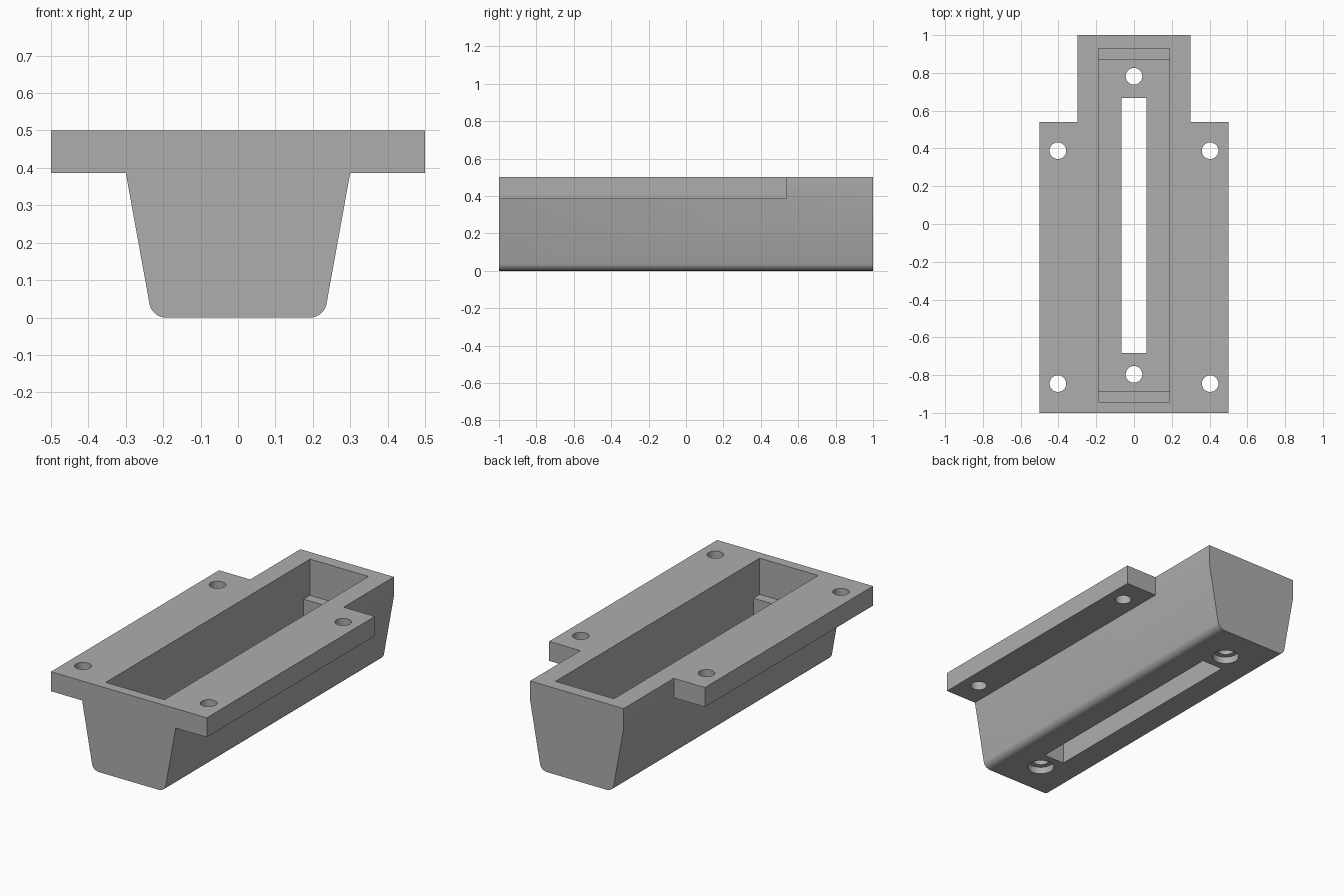
import bpy
import bmesh
import math

default = bpy.data.objects.get("Cube")
if default:
    bpy.data.objects.remove(default, do_unlink=True)

TOP, FLANGE_Z, FLOOR_Z, LEDGE_Z = 0.5, 0.387, 0.16, 0.29

grey = bpy.data.materials.new("plain grey")
grey.use_nodes = True
colour = (0.42, 0.42, 0.42, 1)
grey.diffuse_color = colour
grey.node_tree.nodes["Principled BSDF"].inputs["Base Color"].default_value = colour


def to_object(name, bm):
    bmesh.ops.recalc_face_normals(bm, faces=bm.faces)
    mesh = bpy.data.meshes.new(name)
    bm.to_mesh(mesh)
    bm.free()
    mesh.materials.append(grey)
    obj = bpy.data.objects.new(name, mesh)
    bpy.context.collection.objects.link(obj)
    return obj


def box(name, x, y, z):
    """Box from (low, high) ranges."""
    bm = bmesh.new()
    bmesh.ops.create_cube(bm, size=1)
    for v in bm.verts:
        v.co = [r[0] if c < 0 else r[1] for c, r in zip(v.co, (x, y, z))]
    return to_object(name, bm)


def drill(name, x, y, radius, z):
    bm = bmesh.new()
    bmesh.ops.create_cone(bm, cap_ends=True, segments=48, radius1=radius,
                          radius2=radius, depth=z[1] - z[0])
    bmesh.ops.translate(bm, verts=bm.verts, vec=(x, y, (z[0] + z[1]) / 2))
    return to_object(name, bm)


def combine(target, tool, operation):
    mod = target.modifiers.new(tool.name, "BOOLEAN")
    mod.object, mod.operation, mod.solver = tool, operation, "EXACT"
    tool.hide_render = True
    bpy.context.view_layer.objects.active = target
    bpy.ops.object.modifier_apply(modifier=mod.name)
    bpy.data.objects.remove(tool, do_unlink=True)


# Tapered trough with rounded lower edges
bm = bmesh.new()
half = [(0.23, 0), (0.3, FLANGE_Z), (0.3, TOP)]
outline = half + [(-x, z) for x, z in reversed(half)]
face = bm.faces.new([bm.verts.new((x, -1, z)) for x, z in outline])
ext = bmesh.ops.extrude_face_region(bm, geom=[face])
bmesh.ops.translate(bm, verts=[g for g in ext["geom"] if isinstance(g, bmesh.types.BMVert)],
                    vec=(0, 2, 0))
lower = [e for e in bm.edges if all(v.co.z < 0.01 for v in e.verts)
         and abs(e.verts[0].co.y - e.verts[1].co.y) > 1]
bmesh.ops.bevel(bm, geom=lower, offset=0.036, segments=8, profile=0.5, affect="EDGES")
body = to_object("mounting_trough", bm)

# Mounting flange
combine(body, box("flange", (-0.5, 0.5), (-1, 0.54), (FLANGE_Z, TOP)), "UNION")

# Pocket: wide upper part above the end ledges, deeper part between them
combine(body, box("upper_pocket", (-0.188, 0.188), (-0.943, 0.928), (LEDGE_Z, 0.6)), "DIFFERENCE")
combine(body, box("lower_pocket", (-0.188, 0.188), (-0.885, 0.87), (FLOOR_Z, 0.6)), "DIFFERENCE")

# Slot through the floor
combine(body, box("floor_slot", (-0.066, 0.066), (-0.682, 0.668), (-0.1, 0.3)), "DIFFERENCE")

# Flange holes
for x in (-0.403, 0.403):
    for y in (-0.845, 0.388):
        combine(body, drill("flange_hole", x, y, 0.044, (0.3, 0.6)), "DIFFERENCE")

# Floor holes, counterbored from below
for y in (-0.796, 0.782):
    combine(body, drill("floor_hole", 0, y, 0.044, (-0.1, 0.25)), "DIFFERENCE")
    combine(body, drill("counterbore", 0, y, 0.072, (-0.1, 0.04)), "DIFFERENCE")

bpy.ops.object.select_all(action="DESELECT")
body.select_set(True)
bpy.context.view_layer.objects.active = body
bpy.ops.object.shade_smooth_by_angle(angle=math.radians(30))
